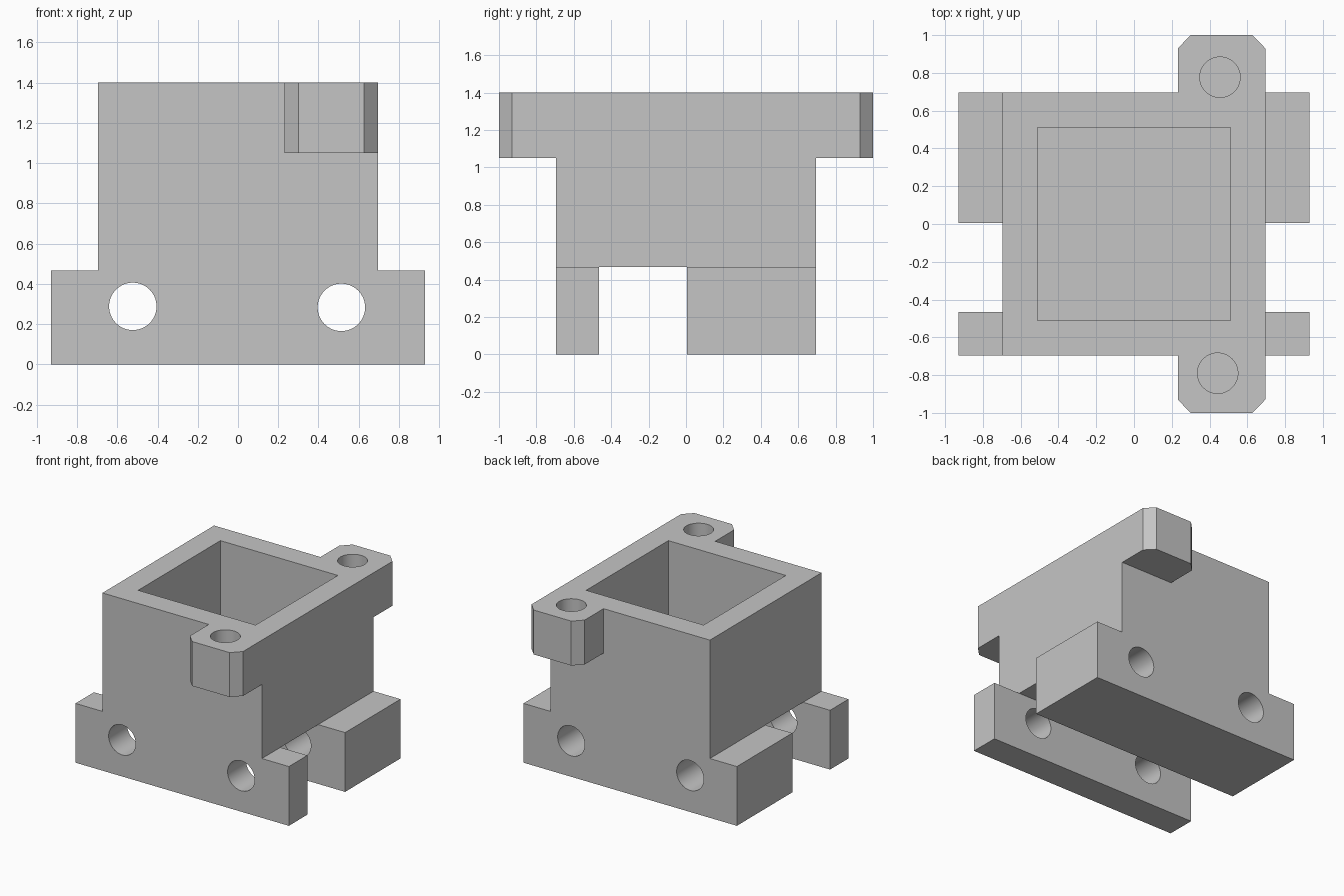
import bpy, bmesh, math
from mathutils import Matrix, Vector

if "Cube" in bpy.data.objects:
    bpy.data.objects.remove(bpy.data.objects["Cube"], do_unlink=True)

GREY = (0.56, 0.56, 0.56, 1)
mat = bpy.data.materials.new("plain grey")
mat.use_nodes = True
mat.diffuse_color = GREY
mat.node_tree.nodes["Principled BSDF"].inputs["Base Color"].default_value = GREY

HALF, RAIL_X, RAIL_TOP, TOP = 0.695, 0.93, 0.467, 1.4


def finish(name, bm):
    bmesh.ops.recalc_face_normals(bm, faces=bm.faces)
    mesh = bpy.data.meshes.new(name)
    bm.to_mesh(mesh)
    bm.free()
    mesh.materials.append(mat)
    obj = bpy.data.objects.new(name, mesh)
    bpy.context.collection.objects.link(obj)
    return obj


def prism(name, points, offset):
    """Extrude a closed outline along an offset."""
    bm = bmesh.new()
    face = bm.faces.new([bm.verts.new(p) for p in points])
    moved = bmesh.ops.extrude_face_region(bm, geom=[face])["geom"]
    bmesh.ops.translate(bm, vec=Vector(offset),
                        verts=[v for v in moved if isinstance(v, bmesh.types.BMVert)])
    return finish(name, bm)


def box(name, lo, hi):
    outline = [(lo[0], lo[1]), (hi[0], lo[1]), (hi[0], hi[1]), (lo[0], hi[1])]
    return prism(name, [(x, y, lo[2]) for x, y in outline], (0, 0, hi[2] - lo[2]))


def cylinder(name, centre, radius, depth, along_y=False):
    bm = bmesh.new()
    spin = Matrix.Rotation(math.pi / 2, 4, 'X') if along_y else Matrix()
    bmesh.ops.create_cone(bm, cap_ends=True, segments=64, radius1=radius, radius2=radius,
                          depth=depth, matrix=Matrix.Translation(centre) @ spin)
    return finish(name, bm)


def combine(obj, other, operation):
    mod = obj.modifiers.new(operation.lower(), 'BOOLEAN')
    mod.operation, mod.solver, mod.object = operation, 'EXACT', other
    with bpy.context.temp_override(object=obj, active_object=obj):
        bpy.ops.object.modifier_apply(modifier=mod.name)
    bpy.data.objects.remove(other, do_unlink=True)


# Block with wide foot rails, extruded front to back
half = [(RAIL_X, 0), (RAIL_X, RAIL_TOP), (HALF, RAIL_TOP), (HALF, TOP)]
outline = half + [(-x, z) for x, z in reversed(half)]
block = prism("mount_block", [(x, -HALF, z) for x, z in outline], (0, 2 * HALF, 0))

# Chamfered screw lugs on the front and back
for side in (-1, 1):
    lug = [(0.232, 0.5), (0.232, 0.93), (0.3, 1), (0.627, 1), (HALF, 0.93), (HALF, 0.5)]
    combine(block, prism("screw_lug", [(x, side * y, 1.05) for x, y in lug],
                         (0, 0, TOP - 1.05)), 'UNION')

# Channel between the rails and the square pocket
combine(block, box("channel_cutter", (-1.2, -0.465, -0.2), (1.2, 0.005, RAIL_TOP)), 'DIFFERENCE')
combine(block, box("pocket_cutter", (-0.512, -0.512, 0.58), (0.512, 0.512, 1.6)), 'DIFFERENCE')

# Cross holes through both rails
for x, z in ((-0.523, 0.288), (0.514, 0.283)):
    combine(block, cylinder("rail_hole_cutter", (x, 0, z), 0.118, 3, True), 'DIFFERENCE')

# Blind screw holes in the lugs
for x, y in ((0.455, 0.777), (0.443, -0.79)):
    combine(block, cylinder("lug_hole_cutter", (x, y, TOP), 0.107, 0.5), 'DIFFERENCE')

# Smooth the round holes, keep the block edges sharp
bpy.ops.object.select_all(action='DESELECT')
block.select_set(True)
bpy.context.view_layer.objects.active = block
bpy.ops.object.shade_smooth_by_angle(angle=math.radians(30))
